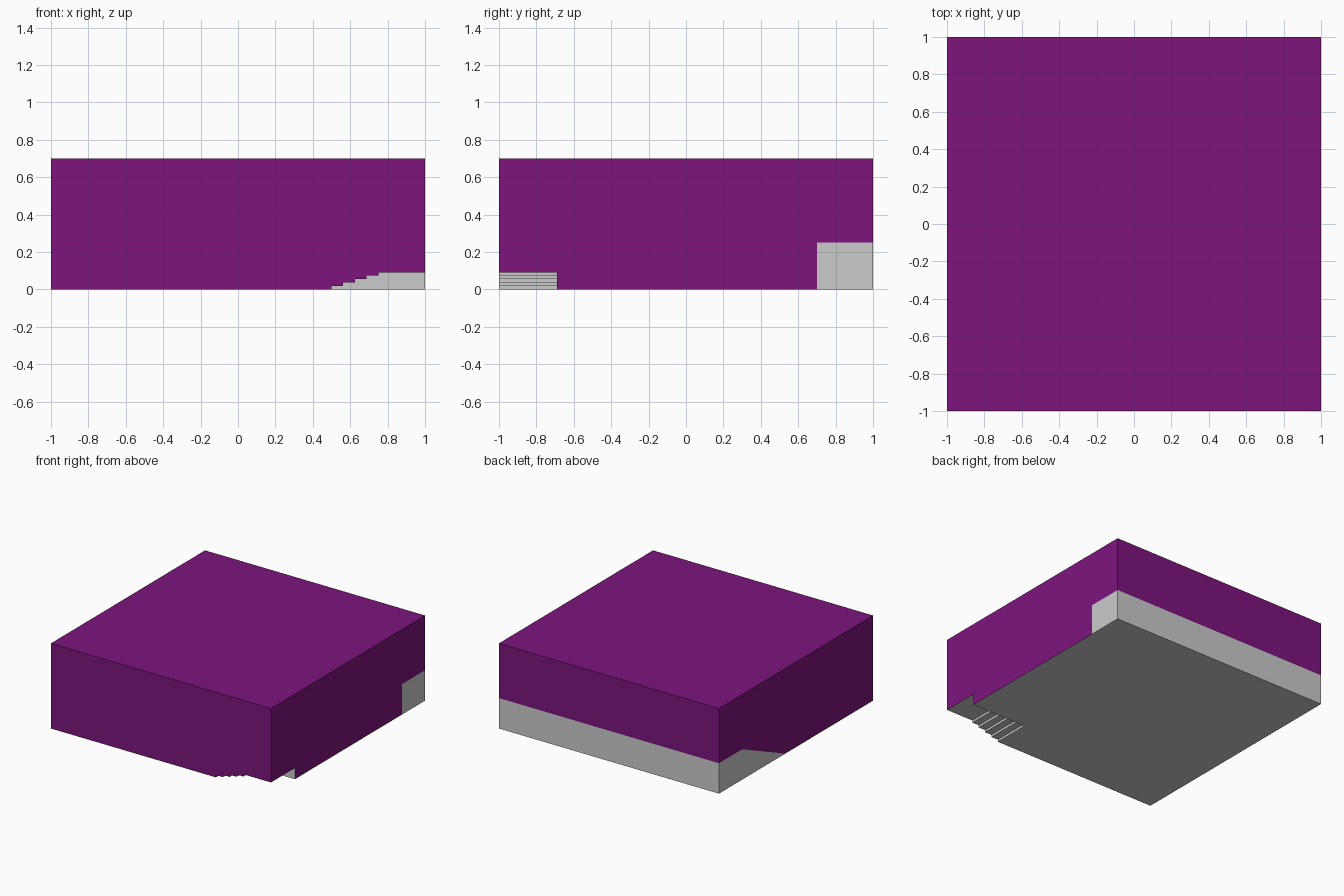
import bpy, bmesh
from mathutils import Vector

if "Cube" in bpy.data.objects:
    bpy.data.objects.remove(bpy.data.objects["Cube"])

H = 0.70                                   # overall height
LEDGE_Y, LEDGE_Z, RAMP_Y = 0.70, 0.25, 0.14
STAIR_Y, STEP_W, STEP_H = -0.69, 0.0625, 0.0184

purple = bpy.data.materials.new("purple")
purple.diffuse_color = (0.205, 0.0075, 0.205, 1)
purple.use_nodes = True
purple.node_tree.nodes["Principled BSDF"].inputs["Base Color"].default_value = purple.diffuse_color


def make(name, panels, mat=None):
    """Build an object from (points, facing direction) panels."""
    bm = bmesh.new()
    for pts, facing in panels:
        f = bm.faces.new([bm.verts.new(p) for p in pts])
        f.normal_update()
        if f.normal.dot(Vector(facing)) < 0:
            f.normal_flip()
    bmesh.ops.remove_doubles(bm, verts=bm.verts, dist=1e-5)
    me = bpy.data.meshes.new(name)
    bm.to_mesh(me)
    bm.free()
    ob = bpy.data.objects.new(name, me)
    bpy.context.collection.objects.link(ob)
    if mat:
        me.materials.append(mat)


def at_x(x, prof):
    return [(x, y, z) for y, z in prof]


def at_y(y, prof):
    return [(x, y, z) for x, z in prof]


def strip(a, b):
    """Quads joining two matching outlines."""
    return [[a[i], a[i + 1], b[i + 1], b[i]] for i in range(len(a) - 1)]


# stair outline, x and z
steps = []
for i in range(5):
    x = 0.5 + i * STEP_W
    steps += [(x, i * STEP_H), (x, (i + 1) * STEP_H)]
top_z = 5 * STEP_H
steps.append((1, top_z))

# walls and roof, cut out around the stairs, ledge and ramp
back_top = [(1, LEDGE_Z), (1, H), (-1, H)]
make("walls", [
    (at_y(-1, [(-1, 0)] + steps + [(1, H), (-1, H)]), (0, -1, 0)),
    (at_x(1, [(-1, top_z), (STAIR_Y, top_z), (STAIR_Y, 0), (LEDGE_Y, 0),
              (LEDGE_Y, LEDGE_Z)] + back_top), (1, 0, 0)),
    (at_x(-1, [(-1, 0), (RAMP_Y, 0), (LEDGE_Y, LEDGE_Z)] + back_top), (-1, 0, 0)),
    (at_y(1, [(-1, LEDGE_Z)] + back_top), (0, 1, 0)),
    ([(-1, -1, H), (1, -1, H), (1, 1, H), (-1, 1, H)], (0, 0, 1)),
], purple)

# floor with the stair corner left out
make("floor", [([(-1, -1, 0), (0.5, -1, 0), (0.5, STAIR_Y, 0),
                 (1, STAIR_Y, 0), (1, 1, 0), (-1, 1, 0)], (0, 0, -1))])

# hollow corner stairs: treads, risers and inner side
make("stairs",
     [(q, (1, 0, -1)) for q in strip(at_y(-1, steps), at_y(STAIR_Y, steps))]
     + [(at_y(STAIR_Y, steps + [(1, 0)]), (0, -1, 0))])

# raised ledge along the back
ledge = [(LEDGE_Y, 0), (LEDGE_Y, LEDGE_Z), (1, LEDGE_Z), (1, 0)]
make("back_ledge",
     [(q, f) for q, f in zip(strip(at_x(-1, ledge), at_x(1, ledge)),
                             [(0, -1, 0), (0, 0, 1), (0, 1, 0)])]
     + [(at_x(s, ledge), (s, 0, 0)) for s in (-1, 1)])

# ramp up to the ledge on the left side
ramp = [(RAMP_Y, 0), (LEDGE_Y, LEDGE_Z), (LEDGE_Y, 0)]
make("ramp",
     [(strip(at_x(-1, ramp), at_x(-0.7, ramp))[0], (0, -1, 1)),
      (at_x(-1, ramp), (-1, 0, 0)), (at_x(-0.7, ramp), (1, 0, 0))])
